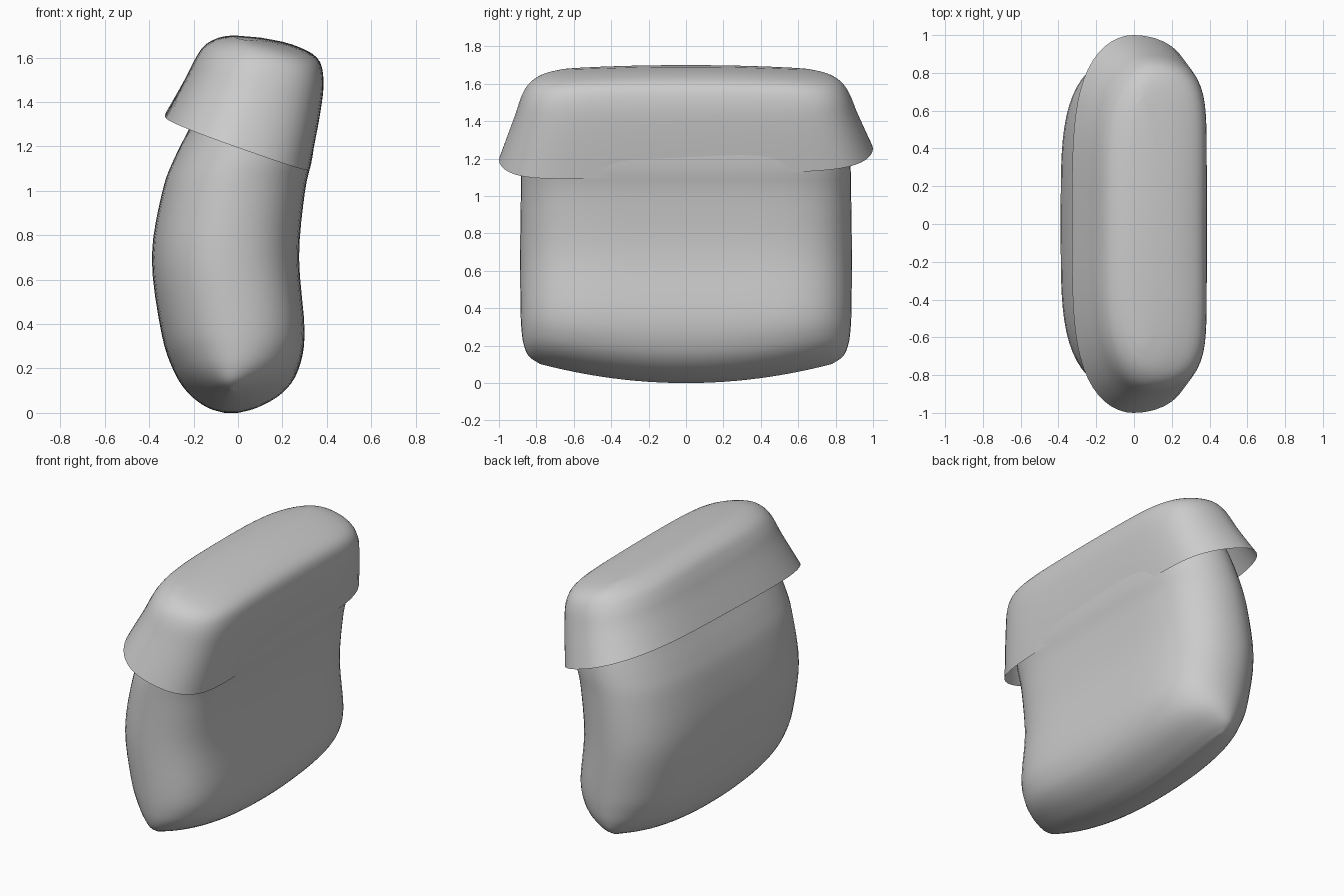
import bpy, bmesh, math
from mathutils import Vector

if "Cube" in bpy.data.objects:
    bpy.data.objects.remove(bpy.data.objects["Cube"])

N = 72      # points around each ring
SUB = 4     # interpolated rings between control rings


def spline(rows, sub):
    """Catmull-Rom interpolation of the control rows."""
    v = [Vector(r) for r in rows]
    out = []
    for i in range(len(v) - 1):
        a, b, c, d = v[max(i - 1, 0)], v[i], v[i + 1], v[min(i + 2, len(v) - 1)]
        for k in range(sub):
            t = k / sub
            out.append(b + 0.5 * t * (c - a + t * (2 * a - 5 * b + 4 * c - d
                                                   + t * (3 * (b - c) + d - a))))
    return out + [v[-1]]


def ring(bm, r):
    """Rounded slab section: tilted in x, bowed in y, bulging on the left."""
    zl, zr, xl, xr, w, bow, power, skew = r
    xm, h = (xl + xr) / 2, (xr - xl) / 2
    verts = []
    for i in range(N):
        t = 2 * math.pi * i / N
        s, c = math.sin(t), math.cos(t)
        n = power if c > 0 else 4
        x = xm + math.copysign(h * math.sqrt(max(0, 1 - abs(s) ** n)), c)
        y = w * s
        z = zl + (zr - zl) * (x - xl) / (xr - xl) + bow * (y / 0.88) ** 2 + skew * y
        verts.append(bm.verts.new((x, y, z)))
    return verts


def close(bm, vs):
    """Fill a narrow end ring with strips running across it."""
    q, half = N // 4, N // 2
    right = [vs[(i - q) % N] for i in range(half + 1)]
    left = [vs[(-i - q) % N] for i in range(half + 1)]
    for i in range(half):
        f = [right[i], right[i + 1], left[i + 1], left[i]]
        bm.faces.new(list(dict.fromkeys(f)))


def loft(name, rows, close_first, close_last):
    bm = bmesh.new()
    rings = [ring(bm, r) for r in spline(rows, SUB)]
    for a, b in zip(rings, rings[1:]):
        for i in range(N):
            j = (i + 1) % N
            bm.faces.new((a[i], a[j], b[j], b[i]))
    if close_first:
        close(bm, rings[0])
    if close_last:
        close(bm, rings[-1])
    bmesh.ops.recalc_face_normals(bm, faces=bm.faces)
    me = bpy.data.meshes.new(name)
    bm.to_mesh(me)
    bm.free()
    for p in me.polygons:
        p.use_smooth = True
    ob = bpy.data.objects.new(name, me)
    bpy.context.collection.objects.link(ob)
    return ob


# columns: z left, z right, x left, x right, half width, bow, right squareness, skew
# Curved back cushion
loft("cushion_body", [
    (0.00, 0.00, -0.06, 0.00, 0.78, 0.13, 6, 0),
    (0.025, 0.025, -0.14, 0.09, 0.84, 0.13, 6, 0),
    (0.09, 0.09, -0.225, 0.20, 0.868, 0.12, 6, 0),
    (0.19, 0.19, -0.29, 0.27, 0.88, 0.10, 6, 0),
    (0.36, 0.36, -0.345, 0.30, 0.885, 0.05, 6, 0),
    (0.70, 0.70, -0.388, 0.275, 0.887, 0, 6, 0),
    (1.00, 1.00, -0.34, 0.302, 0.883, 0, 6, 0),
    (1.15, 1.15, -0.285, 0.335, 0.88, 0, 6, 0),
    (1.30, 1.30, -0.21, 0.345, 0.86, 0, 6, 0),
    (1.45, 1.45, -0.15, 0.31, 0.80, 0, 6, 0),
], True, False)

# Flared top cover, open underneath
loft("top_cover", [
    (1.34, 1.11, -0.328, 0.322, 1.00, 0, 8, 0.03),
    (1.50, 1.35, -0.24, 0.370, 0.92, 0, 8, 0.01),
    (1.59, 1.50, -0.195, 0.385, 0.875, 0, 8, 0),
    (1.655, 1.60, -0.15, 0.355, 0.83, -0.02, 7, 0),
    (1.69, 1.66, -0.085, 0.24, 0.76, -0.03, 6, 0),
    (1.70, 1.69, -0.02, 0.10, 0.66, -0.03, 6, 0),
], False, True)
